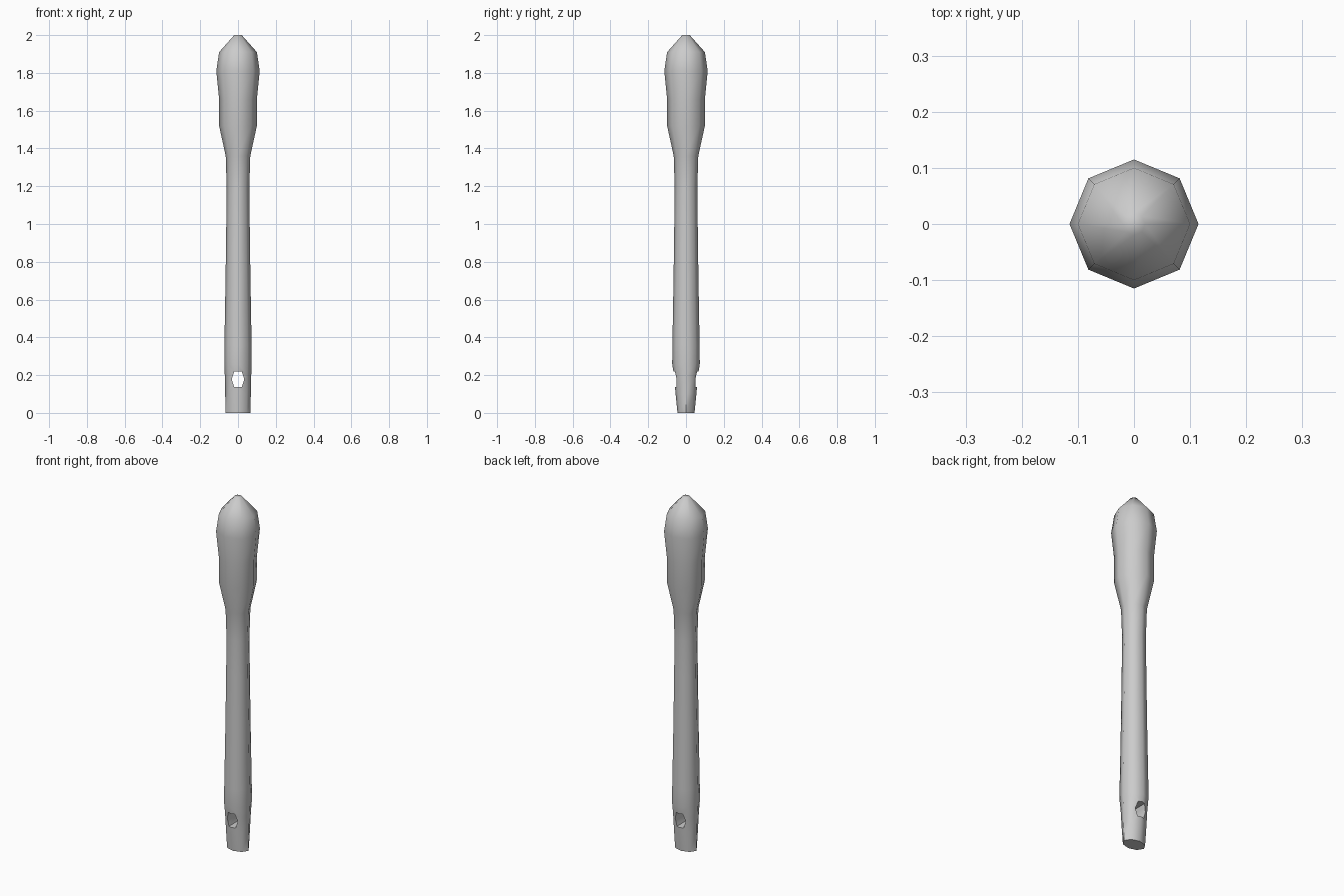
import bpy
import bmesh
import math

cube = bpy.data.objects.get("Cube")
if cube:
    bpy.data.objects.remove(cube, do_unlink=True)

grey = bpy.data.materials.new("plain grey")
grey.use_nodes = True
COLOUR = (0.6, 0.6, 0.6, 1.0)
grey.diffuse_color = COLOUR
grey.node_tree.nodes["Principled BSDF"].inputs["Base Color"].default_value = COLOUR


def loft(name, rings, sides):
    """Join rings of points into a closed solid."""
    bm = bmesh.new()
    rows = [[bm.verts.new(p) for p in ring] for ring in rings]
    for low, high in zip(rows, rows[1:]):
        for i in range(sides):
            j = (i + 1) % sides
            bm.faces.new((low[i], low[j], high[j], high[i]))
    bm.faces.new(rows[0][::-1])
    bm.faces.new(rows[-1])
    bmesh.ops.recalc_face_normals(bm, faces=bm.faces)
    mesh = bpy.data.meshes.new(name)
    bm.to_mesh(mesh)
    bm.free()
    mesh.materials.append(grey)
    obj = bpy.data.objects.new(name, mesh)
    bpy.context.collection.objects.link(obj)
    return obj


# Handle: eight-sided profile as (height, half width, half depth)
PROFILE = [
    (0.00, 0.065, 0.045),   # flattened butt
    (0.10, 0.068, 0.055),
    (0.20, 0.070, 0.064),
    (0.26, 0.072, 0.073),
    (0.36, 0.072, 0.072),
    (0.70, 0.066, 0.066),   # tapering shaft
    (1.00, 0.062, 0.062),
    (1.20, 0.060, 0.060),
    (1.36, 0.065, 0.065),
    (1.52, 0.100, 0.100),   # swollen grip
    (1.66, 0.100, 0.100),
    (1.81, 0.115, 0.115),
    (1.91, 0.100, 0.100),
    (2.00, 0.020, 0.020),   # blunt tip
]
angles = [math.tau * i / 8 for i in range(8)]
handle = loft("handle", [[(rx * math.cos(a), ry * math.sin(a), z) for a in angles]
                         for z, rx, ry in PROFILE], 8)

# Hexagonal cord hole running front to back
hexagon = [(-0.033, 0), (-0.02, -0.041), (0.02, -0.041),
           (0.033, 0), (0.02, 0.041), (-0.02, 0.041)]
cutter = loft("hole_cutter", [[(x, y, 0.178 + z) for x, z in hexagon]
                              for y in (-0.2, 0.2)], 6)
cutter.hide_render = True

bpy.ops.object.select_all(action='DESELECT')
bpy.context.view_layer.objects.active = handle
handle.select_set(True)
cut = handle.modifiers.new("cord hole", 'BOOLEAN')
cut.operation = 'DIFFERENCE'
cut.solver = 'EXACT'
cut.object = cutter
bpy.ops.object.modifier_apply(modifier=cut.name)
bpy.data.objects.remove(cutter, do_unlink=True)

# Smooth sides, crisp butt and hole rim
bpy.ops.object.shade_smooth_by_angle(angle=math.radians(55))
